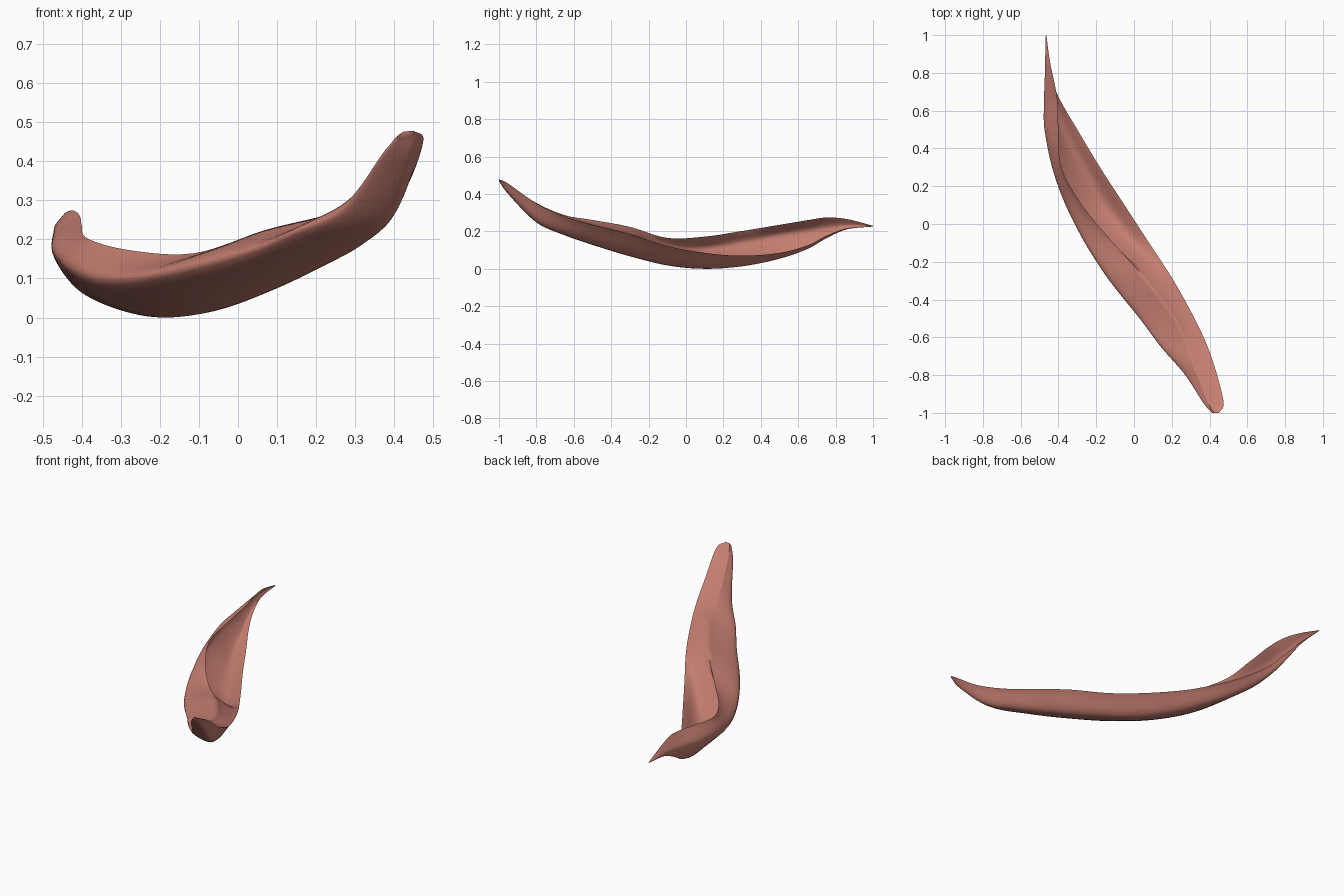
import bpy, bmesh, math
from mathutils import Vector

if "Cube" in bpy.data.objects:
    bpy.data.objects.remove(bpy.data.objects["Cube"])

# Cross-sections: y, then (x, z) of right rim, keel, left flank, crest / curled lip
SECTIONS = [
    (-1.00, .450, .478, .435, .473, .415, .466, .425, .477),
    (-0.95, .475, .455, .437, .402, .370, .410, .395, .450),
    (-0.80, .440, .350, .385, .252, .272, .275, .335, .352),
    (-0.65, .390, .280, .305, .182, .142, .218, .285, .287),
    (-0.50, .320, .235, .210, .130, .030, .172, .220, .261),
    (-0.30, .210, .185, .078, .068, -.130, .128, .070, .224),
    (-0.10, .080, .122, -.060, .018, -.260, .100, -.110, .165),
    (0.10, -.050, .085, -.180, .000, -.360, .095, -.275, .172),
    (0.30, -.180, .070, -.285, .014, -.430, .120, -.385, .202),
    (0.50, -.300, .085, -.390, .057, -.474, .170, -.400, .235),
    (0.65, -.388, .125, -.435, .110, -.476, .200, -.405, .260),
    (0.75, -.430, .175, -.455, .165, -.472, .220, -.422, .274),
    (0.86, -.455, .215, -.463, .212, -.470, .233, -.445, .266),
    (1.00, -.463, .226, -.465, .226, -.467, .228, -.464, .230),
]


def spline(pts, per_span):
    """Points along a Catmull-Rom curve through pts."""
    ext = [pts[0] * 2 - pts[1]] + pts + [pts[-1] * 2 - pts[-2]]
    out = []
    for i in range(len(pts) - 1):
        a, b, c, d = ext[i:i + 4]
        for k in range(per_span):
            t = k / per_span
            out.append(0.5 * (2 * b + (c - a) * t + (2 * a - 5 * b + 4 * c - d) * t * t
                              + (3 * b - a - 3 * c + d) * t ** 3))
    return out + [pts[-1]]


def inner_curve(rim, keel, flank, lip):
    """Lip back to rim: nearly flat over the front half, a deep hollow behind."""
    t = min(max((rim.y + 0.30) / 0.42, 0), 1)
    depth = 0.03 + 0.85 * t * t * (3 - 2 * t)
    near_lip = lip.lerp(rim, 0.33).lerp(flank, depth)
    near_rim = lip.lerp(rim, 0.67).lerp(keel, depth)
    return spline([lip, near_lip, near_rim, rim], 8)


# Rails run the length of the husk, then each station is closed into a ring
rails = []
for r in range(4):
    pts = [Vector((s[1 + 2 * r], s[0], s[2 + 2 * r])) for s in SECTIONS]
    rails.append(spline(pts, 6))
rings = []
for station in zip(*rails):
    outer = spline(list(station), 8)
    rings.append(outer + inner_curve(*station)[1:-1])

# Husk body
bm = bmesh.new()
grid = [[bm.verts.new(p) for p in ring] for ring in rings]
n = len(grid[0])
for a, b in zip(grid, grid[1:]):
    for j in range(n):
        k = (j + 1) % n
        bm.faces.new((a[j], b[j], b[k], a[k]))
bm.faces.new(grid[0])
bm.faces.new(grid[-1][::-1])
bmesh.ops.recalc_face_normals(bm, faces=bm.faces)

# Stand the husk on the ground
low = min(v.co.z for v in bm.verts)
for v in bm.verts:
    v.co.z -= low

mesh = bpy.data.meshes.new("curled_husk")
bm.to_mesh(mesh)
bm.free()
husk = bpy.data.objects.new("curled_husk", mesh)
bpy.context.collection.objects.link(husk)

mat = bpy.data.materials.new("dusty terracotta")
mat.diffuse_color = (0.56, 0.21, 0.165, 1)
mat.use_nodes = True
mat.node_tree.nodes["Principled BSDF"].inputs["Base Color"].default_value = mat.diffuse_color
mesh.materials.append(mat)

bpy.context.view_layer.objects.active = husk
husk.select_set(True)
bpy.ops.object.shade_smooth_by_angle(angle=math.radians(60))
